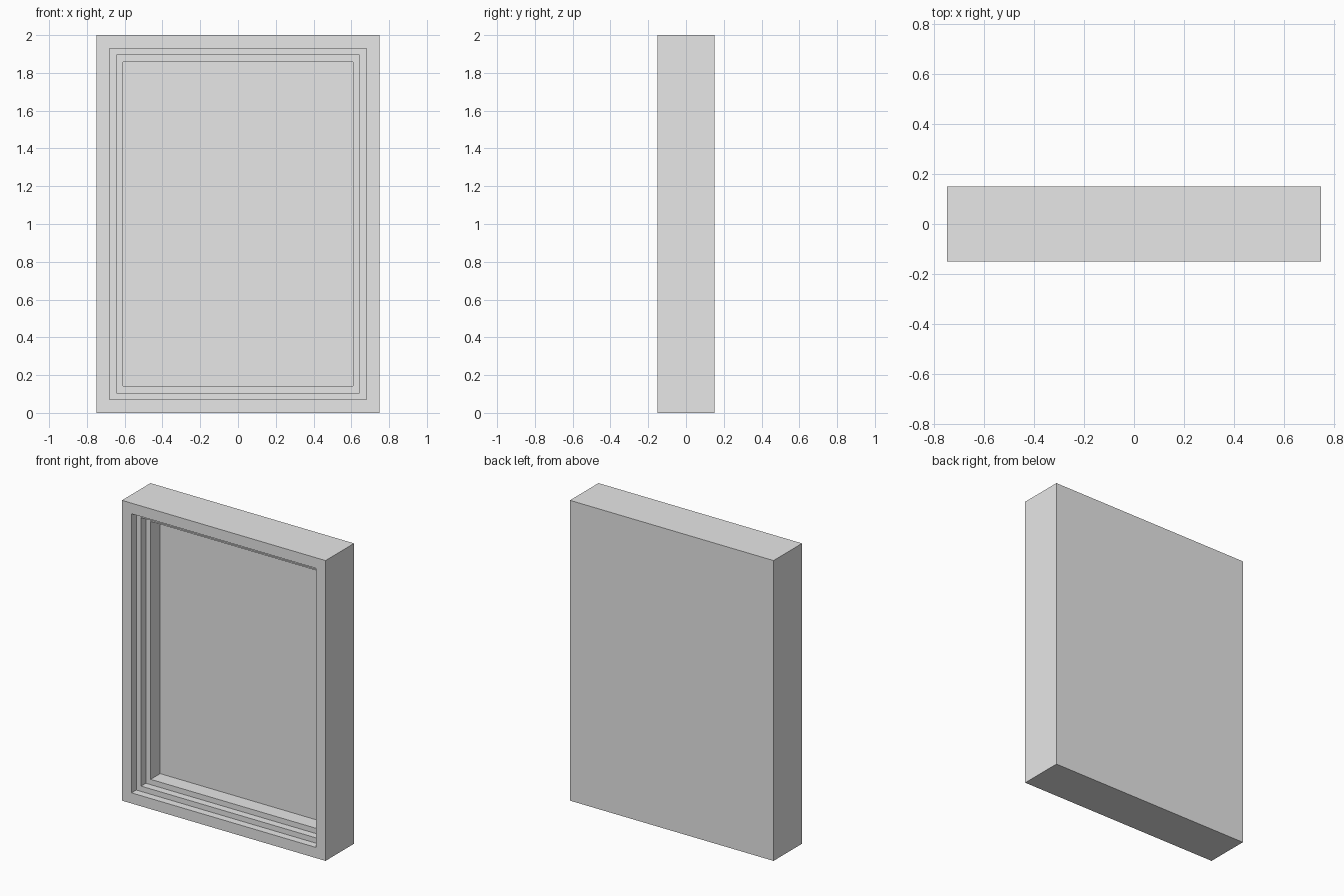
import bpy
import bmesh
from mathutils import Vector

default_cube = bpy.data.objects.get("Cube")
if default_cube:
    bpy.data.objects.remove(default_cube, do_unlink=True)

WIDTH, DEPTH, HEIGHT = 1.5, 0.3, 2.0
# Each step: border width, then how far the panel sinks
STEPS = [(0.10, 0.05), (0.05, 0.05), (0.05, 0.10)]

# Plain grey material
grey = bpy.data.materials.new("plain_grey")
grey.use_nodes = True
colour = (0.8, 0.8, 0.8, 1.0)
grey.diffuse_color = colour
grey.node_tree.nodes["Principled BSDF"].inputs["Base Color"].default_value = colour

# Solid slab standing on the ground
bm = bmesh.new()
bmesh.ops.create_cube(bm, size=1)
bmesh.ops.scale(bm, vec=(WIDTH, DEPTH, HEIGHT), verts=bm.verts)
bmesh.ops.translate(bm, vec=(0, 0, HEIGHT / 2), verts=bm.verts)
bm.normal_update()

# Stepped rebates cut into the front, ending in the recessed panel
panel = min(bm.faces, key=lambda f: f.normal.y)
for border, sink in STEPS:
    bmesh.ops.inset_region(bm, faces=[panel], thickness=border)
    result = bmesh.ops.extrude_discrete_faces(bm, faces=[panel])
    panel = result["faces"][0]
    bmesh.ops.translate(bm, vec=Vector((0, sink, 0)), verts=panel.verts)
bmesh.ops.recalc_face_normals(bm, faces=bm.faces)

mesh = bpy.data.meshes.new("stepped_frame")
bm.to_mesh(mesh)
bm.free()
mesh.materials.append(grey)
frame = bpy.data.objects.new("stepped_frame", mesh)
bpy.context.collection.objects.link(frame)
